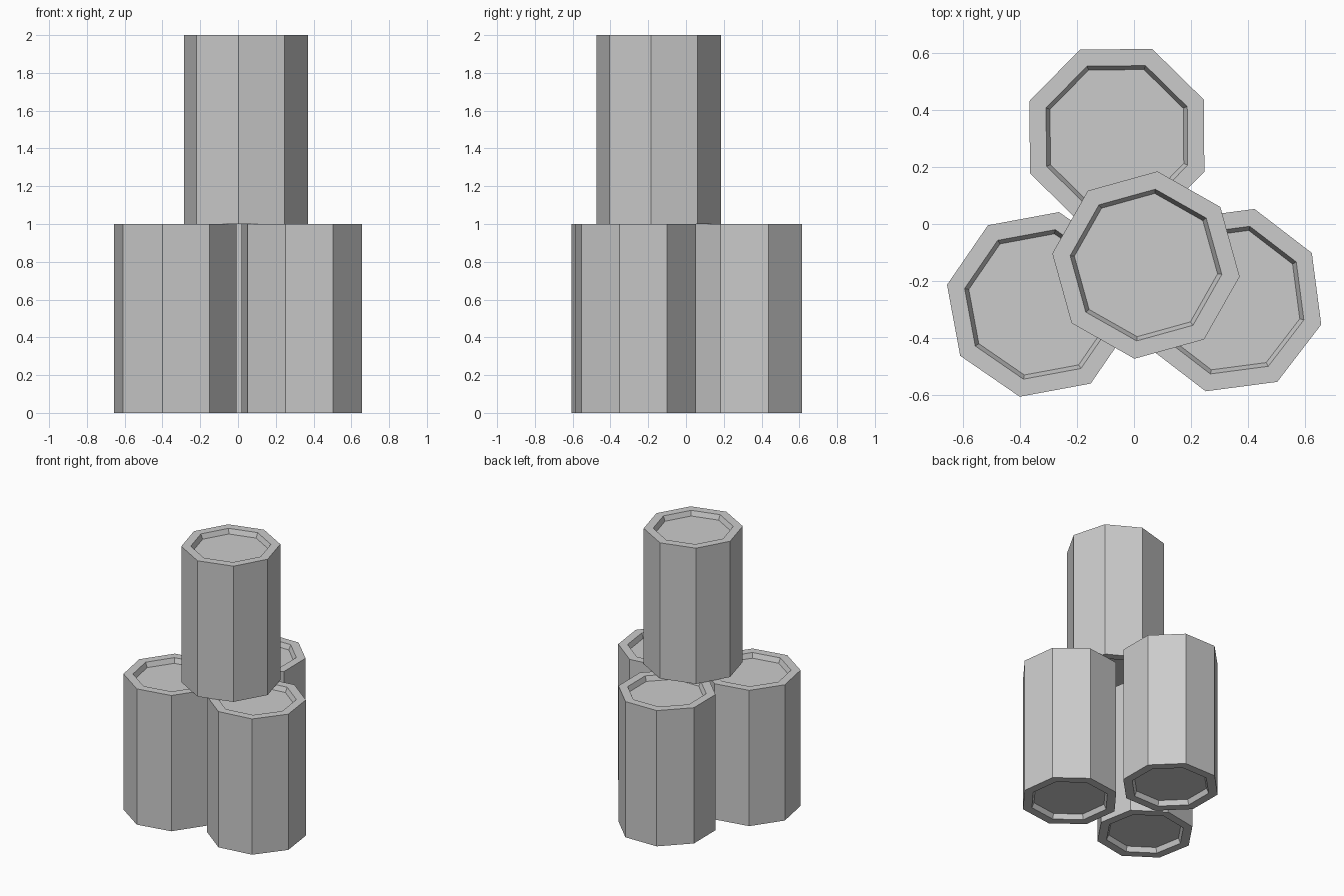
import bpy
import bmesh
from math import cos, sin, radians, tau

cube = bpy.data.objects.get("Cube")
if cube:
    bpy.data.objects.remove(cube, do_unlink=True)

grey = bpy.data.materials.new("can_grey")
grey.use_nodes = True
colour = (0.6, 0.6, 0.6, 1)
grey.diffuse_color = colour
grey.node_tree.nodes["Principled BSDF"].inputs["Base Color"].default_value = colour

SIDES = 8
RADIUS, RIM, FLOOR = 0.331, 0.268, 0.253
HEIGHT, RECESS = 1.0, 0.035


def make_can(name, x, y, z, turn):
    """Eight-sided can with a recessed lid and base."""
    # Profile from the recessed base, round the outside, to the recessed lid
    profile = [(FLOOR, RECESS), (RIM, 0), (RADIUS, 0),
               (RADIUS, HEIGHT), (RIM, HEIGHT), (FLOOR, HEIGHT - RECESS)]
    bm = bmesh.new()
    angles = [radians(turn) + tau * i / SIDES for i in range(SIDES)]
    rings = [[bm.verts.new((r * cos(a), r * sin(a), h)) for a in angles]
             for r, h in profile]
    for low, high in zip(rings, rings[1:]):
        for i in range(SIDES):
            j = (i + 1) % SIDES
            bm.faces.new((low[i], low[j], high[j], high[i]))
    bm.faces.new(rings[0][::-1])
    bm.faces.new(rings[-1])
    bmesh.ops.recalc_face_normals(bm, faces=bm.faces)
    mesh = bpy.data.meshes.new(name)
    bm.to_mesh(mesh)
    bm.free()
    mesh.materials.append(grey)
    can = bpy.data.objects.new(name, mesh)
    can.location = (x, y, z)
    bpy.context.collection.objects.link(can)


# Three cans on the ground, one stacked on top
make_can("back_can", -0.06, 0.307, 0, 23)
make_can("right_can", -0.332, -0.282, 0, 33)
make_can("left_can", 0.337, -0.267, 0, 30)
make_can("top_can", 0.042, -0.144, HEIGHT, 38)
